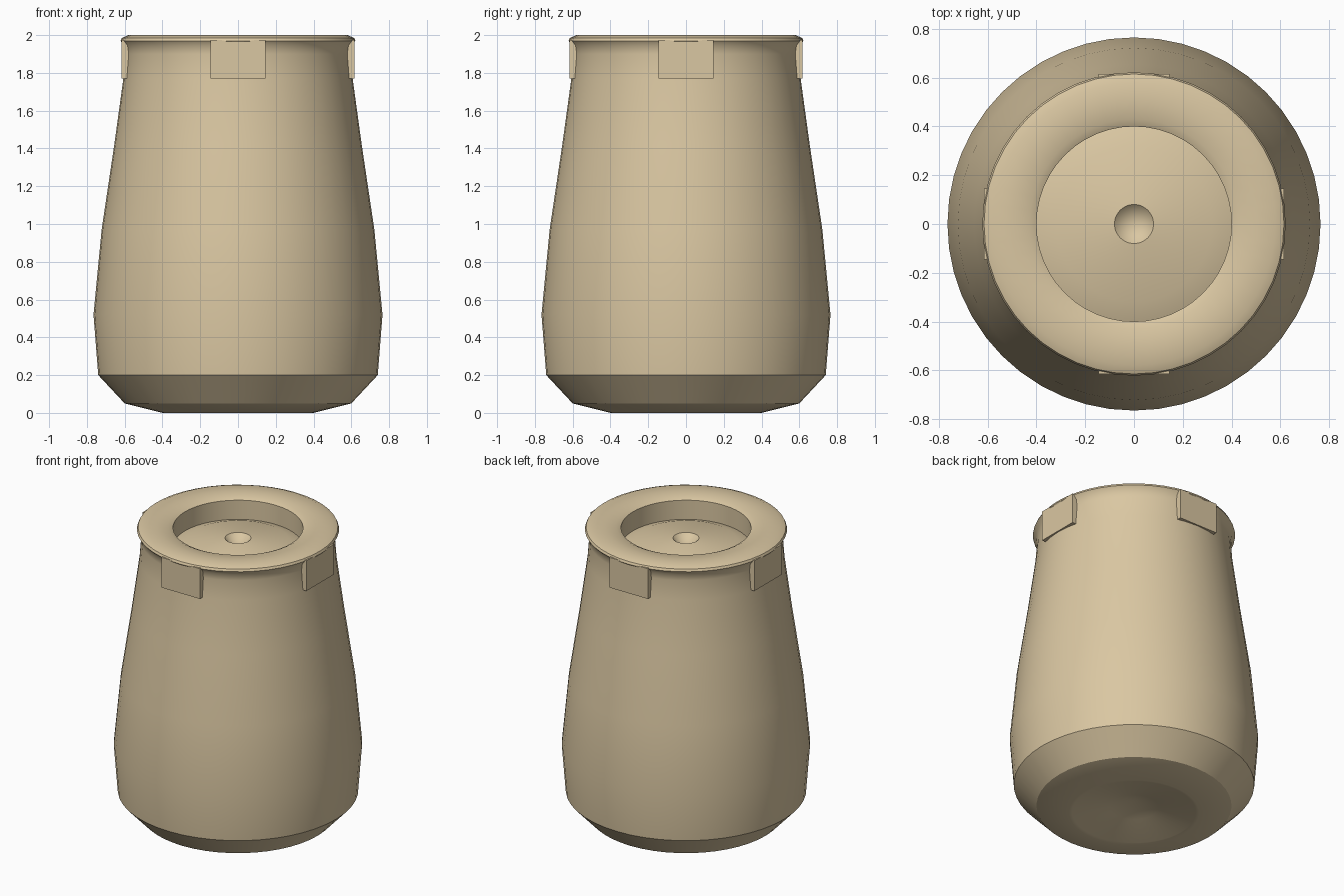
import bpy, bmesh, math

if "Cube" in bpy.data.objects:
    bpy.data.objects.remove(bpy.data.objects["Cube"])

clay = bpy.data.materials.new("tan_clay")
clay.diffuse_color = (0.70, 0.57, 0.36, 1)
clay.use_nodes = True
clay.node_tree.nodes["Principled BSDF"].inputs["Base Color"].default_value = clay.diffuse_color


def finish(name, bm, angle=None):
    bmesh.ops.recalc_face_normals(bm, faces=bm.faces)
    mesh = bpy.data.meshes.new(name)
    bm.to_mesh(mesh)
    bm.free()
    mesh.materials.append(clay)
    obj = bpy.data.objects.new(name, mesh)
    bpy.context.collection.objects.link(obj)
    if angle:
        bpy.ops.object.select_all(action='DESELECT')
        obj.select_set(True)
        bpy.context.view_layer.objects.active = obj
        bpy.ops.object.shade_smooth_by_angle(angle=math.radians(angle))
    return obj


def lathe(name, profile, steps=48):
    bm = bmesh.new()
    verts = [bm.verts.new((r, 0, z)) for r, z in profile]
    edges = [bm.edges.new(p) for p in zip(verts, verts[1:])]
    bmesh.ops.spin(bm, geom=verts + edges, cent=(0, 0, 0), axis=(0, 0, 1),
                   angle=math.tau, steps=steps, use_duplicate=False)
    bmesh.ops.remove_doubles(bm, verts=bm.verts, dist=0.0005)
    return finish(name, bm, 30)


# Body: dimpled base, bulging wall, flared lip, recessed top with small funnel
lathe("jar_body", [
    (0, 0.09), (0.15, 0.04), (0.38, 0.005), (0.40, 0.0), (0.60, 0.05),
    (0.74, 0.20), (0.765, 0.52), (0.722, 0.97), (0.655, 1.42),
    (0.607, 1.77), (0.597, 1.90), (0.603, 1.945), (0.622, 1.97),
    (0.615, 1.985), (0.58, 2.0), (0.50, 2.0), (0.43, 1.995), (0.40, 1.98),
    (0.40, 1.85), (0.32, 1.88), (0.08, 1.91), (0, 1.83)])

# Four flat tabs under the lip
for i, side in enumerate(("front", "right", "back", "left")):
    a = i * math.pi / 2 - math.pi / 2
    bm = bmesh.new()
    bmesh.ops.create_cube(bm, size=1)
    bmesh.ops.scale(bm, vec=(0.045, 0.29, 0.205), verts=bm.verts)
    tab = finish(side + "_tab", bm)
    tab.location = (0.5935 * math.cos(a), 0.5935 * math.sin(a), 1.8725)
    tab.rotation_euler = (0, 0, a)
